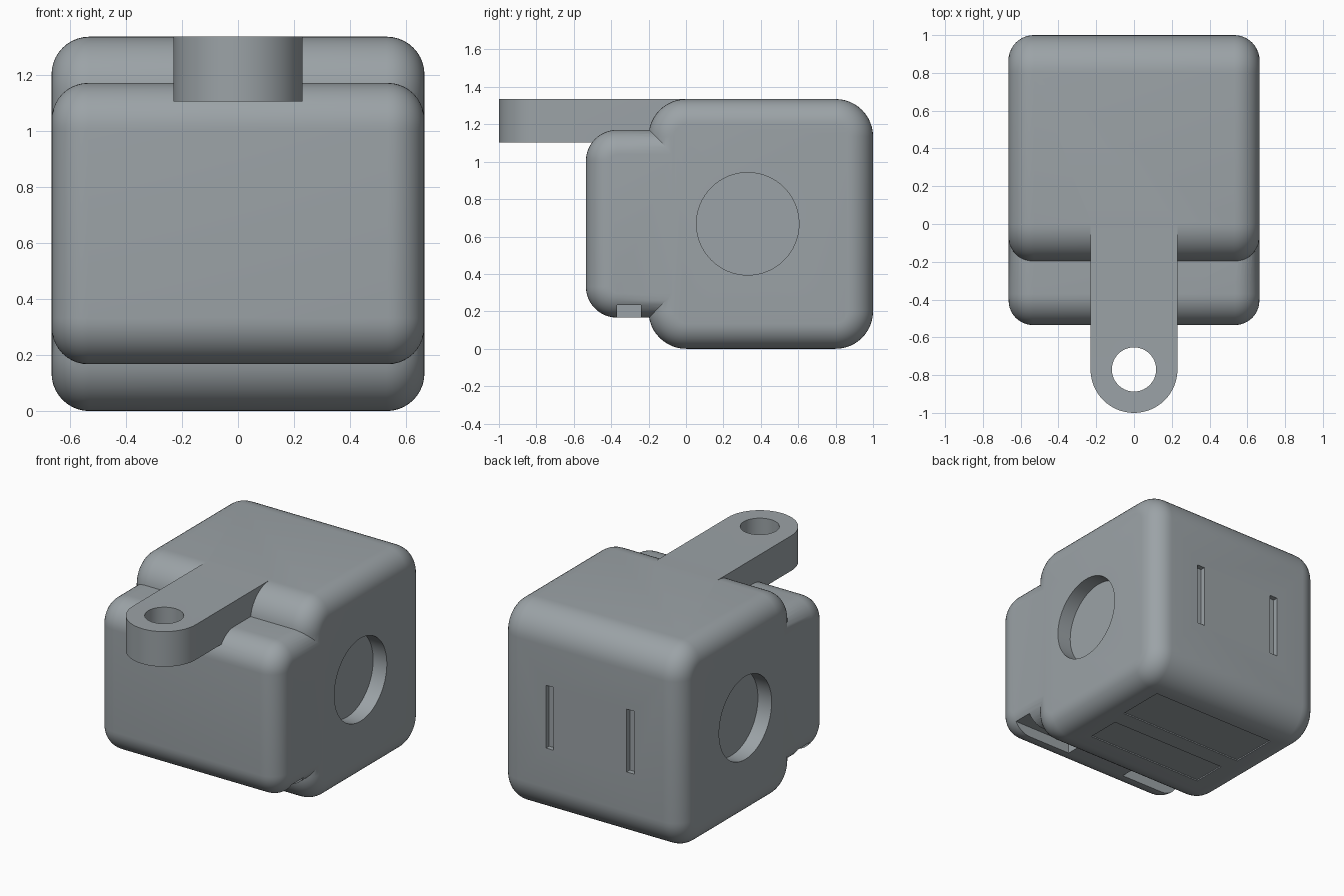
import bpy, bmesh, math
from mathutils import Matrix

if "Cube" in bpy.data.objects:
    bpy.data.objects.remove(bpy.data.objects["Cube"])


def new_object(name, bm):
    bmesh.ops.recalc_face_normals(bm, faces=bm.faces)
    mesh = bpy.data.meshes.new(name)
    bm.to_mesh(mesh)
    bm.free()
    ob = bpy.data.objects.new(name, mesh)
    bpy.context.collection.objects.link(ob)
    return ob


def rounded_rect(y0, y1, z0, z1, r, seg=12):
    """Points of a rounded rectangle in the YZ plane."""
    corners = [(y1 - r, z1 - r), (y0 + r, z1 - r), (y0 + r, z0 + r), (y1 - r, z0 + r)]
    pts = []
    for q, (cy, cz) in enumerate(corners):
        for i in range(seg + 1):
            a = math.pi / 2 * (q + i / seg)
            pts.append((cy + r * math.cos(a), cz + r * math.sin(a)))
    return pts


def soft_box(name, half_x, y0, y1, z0, z1, r, side_r, seg=10):
    """Rounded YZ profile lofted along x, with filleted end caps."""
    bm = bmesh.new()
    rings = []
    angles = [math.pi / 2 * i / seg for i in range(seg + 1)]
    stations = [(-half_x + side_r * (1 - math.sin(a)), side_r * (1 - math.cos(a))) for a in reversed(angles)]
    stations += [(-x, d) for x, d in reversed(stations)]
    for x, d in stations:
        pts = rounded_rect(y0 + d, y1 - d, z0 + d, z1 - d, r - d)
        rings.append([bm.verts.new((x, y, z)) for y, z in pts])
    n = len(rings[0])
    for a, b in zip(rings, rings[1:]):
        for i in range(n):
            bm.faces.new((a[i], a[(i + 1) % n], b[(i + 1) % n], b[i]))
    bm.faces.new(rings[0])
    bm.faces.new(rings[-1])
    return new_object(name, bm)


def block(name, x0, x1, y0, y1, z0, z1):
    bm = bmesh.new()
    m = Matrix.Translation(((x0 + x1) / 2, (y0 + y1) / 2, (z0 + z1) / 2))
    m = m @ Matrix.Diagonal((x1 - x0, y1 - y0, z1 - z0, 1))
    bmesh.ops.create_cube(bm, size=1, matrix=m)
    return new_object(name, bm)


def cylinder(name, centre, r, depth, along_x=False):
    bm = bmesh.new()
    m = Matrix.Translation(centre)
    if along_x:
        m = m @ Matrix.Rotation(math.pi / 2, 4, 'Y')
    bmesh.ops.create_cone(bm, cap_ends=True, segments=64, radius1=r, radius2=r, depth=depth, matrix=m)
    return new_object(name, bm)


def combine(target, tool, operation):
    """Apply a boolean and remove the tool object."""
    tool.hide_render = True
    mod = target.modifiers.new("join", 'BOOLEAN')
    mod.operation, mod.solver, mod.object = operation, 'EXACT', tool
    bpy.context.view_layer.objects.active = target
    bpy.ops.object.modifier_apply(modifier=mod.name)
    bpy.data.objects.remove(tool)


# main housing and smaller front housing
housing = soft_box("clamp_housing", 0.665, -0.2, 1.0, 0, 1.335, 0.2, 0.135)
combine(housing, soft_box("front_housing", 0.664, -0.535, 0.3, 0.167, 1.17, 0.165, 0.13), 'UNION')

# mounting tab with rounded end
bm = bmesh.new()
arc = [math.pi + math.pi * i / 32 for i in range(33)]
outline = [(0.23 * math.cos(a), -0.77 + 0.23 * math.sin(a)) for a in arc] + [(0.23, 0.02), (-0.23, 0.02)]
face = bm.faces.new([bm.verts.new((x, y, 1.103)) for x, y in outline])
top = bmesh.ops.extrude_face_region(bm, geom=[face])["geom"]
bmesh.ops.translate(bm, vec=(0, 0, 0.232), verts=[v for v in top if isinstance(v, bmesh.types.BMVert)])
combine(housing, new_object("mounting_tab", bm), 'UNION')
combine(housing, cylinder("tab_hole", (0, -0.77, 1.22), 0.117, 0.5), 'DIFFERENCE')

for s in (-1, 1):
    # round cable recess in each side
    combine(housing, cylinder("cable_recess", (s * 0.665, 0.33, 0.668), 0.274, 0.2, True), 'DIFFERENCE')
    # latch slots in the back
    combine(housing, block("latch_slot", s * 0.295 - 0.028, s * 0.295 + 0.028, 0.967, 1.1, 0.46, 0.875), 'DIFFERENCE')
    # hinge notches under the front housing
    xs = sorted((s * 0.22, s * 0.8))
    combine(housing, block("hinge_notch", *xs, -0.37, -0.24, 0.1, 0.235), 'DIFFERENCE')

# shallow blank label panels underneath
for half, y0, y1 in ((0.43, 0.1, 0.33), (0.46, 0.45, 0.77)):
    combine(housing, block("label_panel", -half, half, y0, y1, -0.1, 0.008), 'DIFFERENCE')

# dark grey plastic
plastic = bpy.data.materials.new("dark_grey_plastic")
plastic.diffuse_color = (0.33, 0.365, 0.385, 1)
plastic.use_nodes = True
plastic.node_tree.nodes["Principled BSDF"].inputs["Base Color"].default_value = plastic.diffuse_color
housing.data.materials.clear()
housing.data.materials.append(plastic)
for p in housing.data.polygons:
    p.material_index = 0

bpy.ops.object.select_all(action='DESELECT')
housing.select_set(True)
bpy.context.view_layer.objects.active = housing
bpy.ops.object.shade_smooth_by_angle(angle=math.radians(30))
